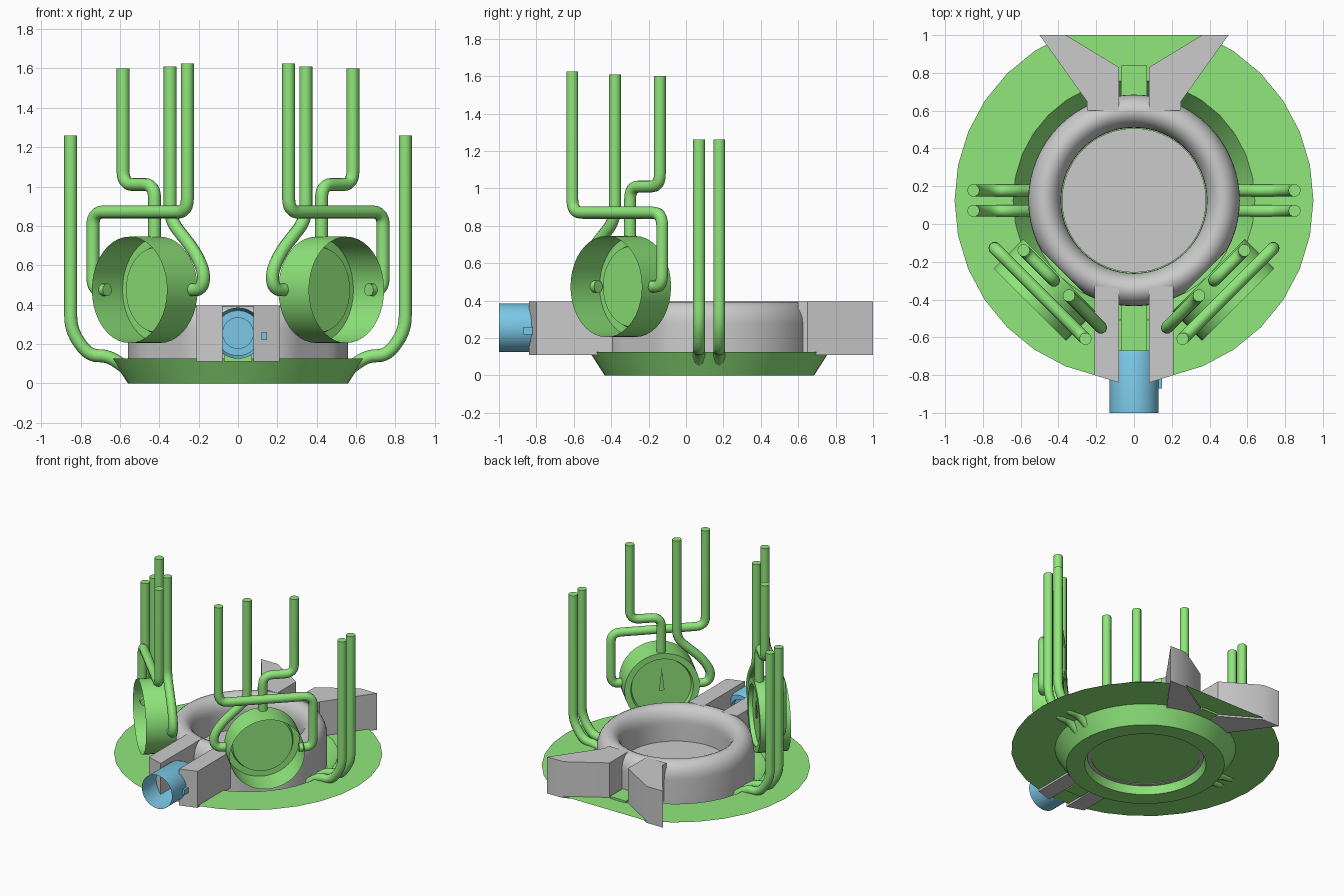
import bpy, bmesh, math
from mathutils import Matrix, Vector

if "Cube" in bpy.data.objects:
    bpy.data.objects.remove(bpy.data.objects["Cube"])

CY = 0.125            # y of the main round body
K = math.sqrt(0.5)


def material(name, rgb):
    m = bpy.data.materials.new(name)
    m.diffuse_color = (*rgb, 1)
    m.use_nodes = True
    m.node_tree.nodes["Principled BSDF"].inputs["Base Color"].default_value = m.diffuse_color
    return m


GREEN = material("green", (0.28, 0.80, 0.20))
BLUE = material("blue", (0.20, 0.58, 0.80))


def finish(bm, name, mat=None):
    bmesh.ops.remove_doubles(bm, verts=bm.verts, dist=1e-5)
    bmesh.ops.recalc_face_normals(bm, faces=bm.faces)
    me = bpy.data.meshes.new(name)
    bm.to_mesh(me)
    bm.free()
    ob = bpy.data.objects.new(name, me)
    bpy.context.collection.objects.link(ob)
    if mat:
        me.materials.append(mat)
    bpy.ops.object.select_all(action='DESELECT')
    ob.select_set(True)
    bpy.context.view_layer.objects.active = ob
    bpy.ops.object.shade_smooth_by_angle(angle=math.radians(35))
    return ob


def lathe(profile, mtx, n=32, closed=False):
    """Turn (radius, height) points around local z."""
    bm = bmesh.new()
    rings = []
    for r, h in profile:
        rings.append([bm.verts.new(mtx @ Vector((r * math.cos(2 * math.pi * i / n),
                                                 r * math.sin(2 * math.pi * i / n), h)))
                      for i in range(n)])
    pairs = list(zip(rings, rings[1:]))
    if closed:
        pairs.append((rings[-1], rings[0]))
    for a, b in pairs:
        for i in range(n):
            j = (i + 1) % n
            bm.faces.new((a[i], a[j], b[j], b[i]))
    return bm


def prism(name, pts, z0, z1, mat=None):
    bm = bmesh.new()
    f = bm.faces.new([bm.verts.new((x, y, z0)) for x, y in pts])
    up = bmesh.ops.extrude_face_region(bm, geom=[f], use_keep_orig=True)['geom']
    bmesh.ops.translate(bm, verts=[v for v in up if isinstance(v, bmesh.types.BMVert)],
                        vec=(0, 0, z1 - z0))
    return finish(bm, name, mat)


def box(name, x0, x1, y0, y1, z0, z1, mat=None):
    return prism(name, [(x0, y0), (x1, y0), (x1, y1), (x0, y1)], z0, z1, mat)


def pipe(name, pts, radius=0.033, bend=0.07):
    """Round tube along a path with rounded corners."""
    pts = [Vector(p) for p in pts]
    path = [pts[0]]
    for a, b, c in zip(pts, pts[1:], pts[2:]):
        p = b + (a - b).normalized() * min(bend, (a - b).length * 0.48)
        q = b + (c - b).normalized() * min(bend, (c - b).length * 0.48)
        for i in range(7):
            t = i / 6
            path.append(p * (1 - t) ** 2 + b * 2 * t * (1 - t) + q * t * t)
    path.append(pts[-1])
    cu = bpy.data.curves.new(name, 'CURVE')
    cu.dimensions = '3D'
    cu.bevel_depth = radius
    cu.bevel_resolution = 3
    cu.use_fill_caps = True
    sp = cu.splines.new('POLY')
    sp.points.add(len(path) - 1)
    for sp_pt, co in zip(sp.points, path):
        sp_pt.co = (*co, 1)
    cu.materials.append(GREEN)
    ob = bpy.data.objects.new(name, cu)
    bpy.context.collection.objects.link(ob)
    bpy.ops.object.select_all(action='DESELECT')
    ob.select_set(True)
    bpy.context.view_layer.objects.active = ob
    bpy.ops.object.convert(target='MESH')
    bpy.ops.object.shade_smooth_by_angle(angle=math.radians(40))


BODY = Matrix.Translation((0, CY, 0))

# Thin flange disc, trimmed straight at the back
bm = lathe([(0.64, 0.125), (0.95, 0.125)], BODY)
bmesh.ops.bisect_plane(bm, geom=bm.verts[:] + bm.edges[:] + bm.faces[:],
                       plane_co=(0, 1, 0), plane_no=(0, 1, 0), clear_outer=True)
finish(bm, "flange_disc", GREEN)

# Funnel-shaped base with inner wall and floor
finish(lathe([(0.64, 0.125), (0.56, 0), (0.43, 0), (0.39, 0.13)], BODY, 48), "base_funnel", GREEN)
finish(lathe([(0.41, 0.065), (0, 0.065)], BODY, 48), "base_floor", GREEN)
finish(lathe([(0.382, 0.14), (0, 0.14)], BODY, 48), "center_plate")

# Rounded ring, flattened where the drums sit
prof = [(0.56, 0.06)]
prof += [(0.4725 + 0.0875 * math.cos(math.pi * i / 14), 0.275 + 0.12 * math.sin(math.pi * i / 14))
         for i in range(15)]
prof += [(0.385, 0.06)]
bm = lathe(prof, BODY, 64, closed=True)
for v in bm.verts:
    over = (abs(v.co.x) - (v.co.y - CY)) * K - 0.535
    if over > 0:
        v.co.x -= math.copysign(over * K, v.co.x)
        v.co.y += over * K
finish(bm, "body_ring")

# Channel floors at front and back
box("front_channel_floor", -0.07, 0.07, -0.67, -0.36, 0.11, 0.14, GREEN)
box("back_channel_floor", -0.07, 0.07, 0.6, 0.84, 0.11, 0.14, GREEN)

# Blue open tube between the front blocks, with a side tab
ALONG_Y = Matrix.Translation((0, 0, 0.255)) @ Matrix.Rotation(-math.pi / 2, 4, 'X')
finish(lathe([(0.13, -1), (0.13, -0.71), (0.115, -0.67), (0.08, -0.67), (0.08, -0.71), (0, -0.71)],
             ALONG_Y), "front_tube", BLUE)
box("front_tube_tab", 0.12, 0.148, -0.87, -0.82, 0.22, 0.26, BLUE)


def drum_point(s, d, t, z):
    """Point at distance d outward, t sideways, on the front diagonal of side s."""
    return Vector((s * K * (d + t), CY + K * (t - d), z))


for s, side in ((1, "right"), (-1, "left")):
    # Solid guides: straight pair at the front, flared pair at the back
    prism(side + "_front_block", [(s * x, y) for x, y in
          [(0.08, -0.33), (0.08, -0.84), (0.21, -0.80), (0.21, -0.33)]], 0.11, 0.395)
    prism(side + "_back_fin", [(s * x, y) for x, y in
          [(0.08, 0.6), (0.25, 0.6), (0.25, 0.65), (0.5, 1.0), (0.36, 1.0), (0.08, 0.83)]], 0.11, 0.395)

    # Open drum facing the front diagonal, with recessed back plate and needle
    out = Vector((s * K, -K, 0))
    up = Vector((0, 0, 1))
    rot = Matrix((up.cross(out), -out.cross(up.cross(out)) * -1, out)).transposed().to_4x4()
    drum = Matrix.Translation((0, CY, 0.475)) @ rot
    finish(lathe([(0.27, 0.78), (0.27, 0.56), (0.225, 0.56), (0.215, 0.59), (0, 0.59)], drum, 40),
           side + "_drum", GREEN)
    bm = bmesh.new()
    tri = [bm.verts.new(drum_point(s, 0.575, t, z)) for t, z in ((-0.02, 0.45), (0.02, 0.45), (0, 0.62))]
    tri.append(bm.verts.new(drum_point(s, 0.59, 0, 0.46)))
    for a, b, c in ((0, 1, 2), (0, 1, 3), (1, 2, 3), (0, 2, 3)):
        bm.faces.new((tri[a], tri[b], tri[c]))
    finish(bm, side + "_drum_needle", GREEN)

    # Three pipes feeding each drum
    paths = {
        "outer_pipe": (0.70, [(-0.336, 1.625), (-0.336, 0.87), (0.343, 0.87), (0.343, 0.475), (0.24, 0.475)]),
        "top_pipe": (0.60, [(0.226, 1.6), (0.226, 1.01), (0, 1.01), (0, 0.72)]),
        "inner_pipe": (0.60, [(-0.113, 1.61), (-0.113, 0.83), (-0.29, 0.67), (-0.36, 0.56),
                              (-0.34, 0.475), (-0.24, 0.475)]),
    }
    for name, (d, pts) in paths.items():
        pipe(side + "_" + name, [drum_point(s, d, t, z) for t, z in pts])

    # Pair of side pipes running down into the base
    for i, y in enumerate((0.07, 0.178)):
        pipe(f"{side}_side_pipe_{i + 1}", [(s * x, y, z) for x, z in
             [(0.85, 1.26), (0.85, 0.27), (0.76, 0.14), (0.655, 0.14), (0.56, 0.07)]])
